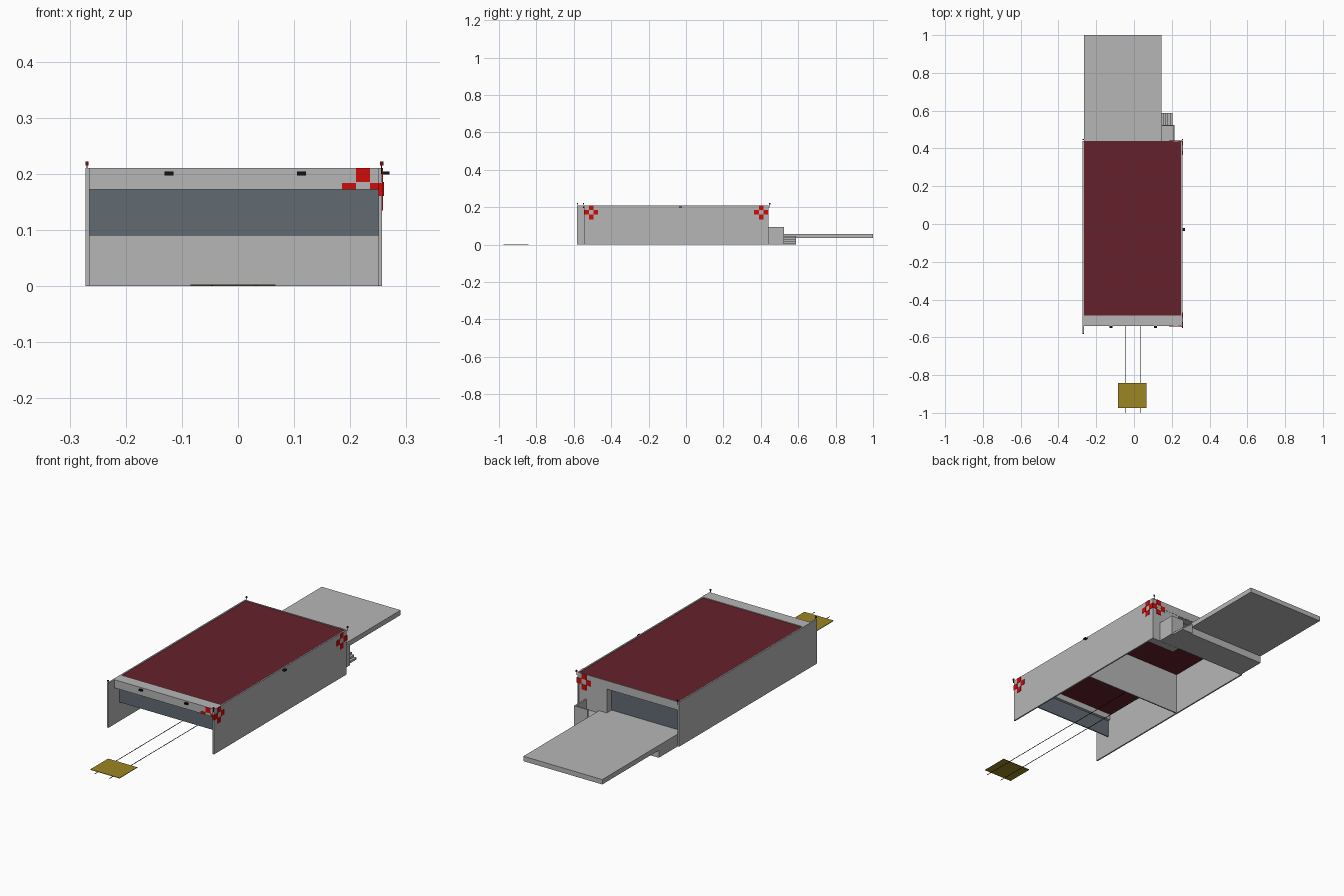
import bpy, bmesh, math
from mathutils import Matrix, Vector

if "Cube" in bpy.data.objects:
    bpy.data.objects.remove(bpy.data.objects["Cube"])


def mat(name, r, g, b):
    m = bpy.data.materials.new(name)
    m.diffuse_color = (r, g, b, 1)
    m.use_nodes = True
    m.node_tree.nodes["Principled BSDF"].inputs["Base Color"].default_value = m.diffuse_color
    return m


GREY = mat("concrete_grey", 0.47, 0.47, 0.47)
MAROON = mat("maroon_deck", 0.13, 0.015, 0.025)
GLASS = mat("slate_glass", 0.12, 0.145, 0.17)
RED = mat("signal_red", 0.65, 0.003, 0.003)
DARKRED = mat("lamp_dark_red", 0.2, 0.003, 0.01)
OLIVE = mat("olive_pad", 0.33, 0.24, 0.017)
BLACK = mat("black", 0.006, 0.006, 0.006)


def boxes(name, material, *extents):
    """One object made of boxes, each (x0, x1, y0, y1, z0, z1)."""
    bm = bmesh.new()
    for x0, x1, y0, y1, z0, z1 in extents:
        c = Vector(((x0 + x1) / 2, (y0 + y1) / 2, (z0 + z1) / 2))
        size = Matrix.Diagonal((x1 - x0, y1 - y0, z1 - z0, 1))
        bmesh.ops.create_cube(bm, size=1, matrix=Matrix.Translation(c) @ size)
    me = bpy.data.meshes.new(name)
    bm.to_mesh(me)
    bm.free()
    me.materials.append(material)
    ob = bpy.data.objects.new(name, me)
    bpy.context.collection.objects.link(ob)
    return ob


L, R = -0.265, 0.25          # inner faces of the side walls
BACK, TOP = 0.44, 0.21

# Hull: side walls, cross wall, front beam and back wall with a wide opening
boxes("left_wall", GREY, (L - 0.007, L, -0.583, BACK, 0, TOP))
boxes("right_wall", GREY, (R, R + 0.007, -0.545, BACK, 0, TOP))
boxes("cross_wall", GREY, (L, R, -0.02, -0.014, 0, 0.2))
boxes("front_beam", GREY, (L, R, -0.54, -0.485, 0.172, TOP))
boxes("back_wall", GREY, (0.104, R, 0.40, BACK - 0.001, 0, 0.2))
boxes("back_header", GREY, (L, 0.104, 0.40, BACK - 0.001, 0.17, 0.2))
boxes("back_rim", GREY, (L, R, BACK - 0.004, BACK, 0.172, TOP))

# Roof deck and the two window bands
boxes("roof_deck", MAROON, (L, R, -0.485, BACK - 0.004, 0.2, 0.207))
boxes("front_window", GLASS, (L, R, -0.503, -0.498, 0.09, 0.172))
boxes("back_window", GLASS, (L, 0.104, 0.400, 0.404, 0.058, 0.17))

# Rear terrace on its footing
boxes("terrace", GREY, (L, 0.145, 0.40, 1.0, 0.035, 0.058))
boxes("terrace_footing", GREY, (L, 0.145, BACK, 0.58, 0, 0.035))

# Landing with a parapet, and steps going down to the right
boxes("landing", GREY,
      (0.145, 0.215, BACK, 0.525, 0, 0.047),
      (0.208, 0.215, BACK, 0.525, 0.047, 0.095),
      (0.145, 0.208, 0.518, 0.525, 0.047, 0.095))
N = 5
boxes("steps", GREY, *[
    (0.145 + 0.012 * i, 0.157 + 0.012 * i, 0.525, 0.587, 0, 0.047 * (N - i) / N)
    for i in range(N)])

# Red crosses: four square plates around an empty centre
B, T = 0.0125, 0.0015       # half block, plate thickness
ARMS = [(0, 1), (0, -1), (1, 0), (-1, 0)]
ZC = 0.1725
for label, yc in (("front", -0.507), ("back", 0.402)):
    boxes("side_cross_" + label, RED, *[
        (R + 0.007, R + 0.007 + T,
         yc + 2 * B * a - B, yc + 2 * B * a + B,
         ZC + 2 * B * b - B, ZC + 2 * B * b + B) for a, b in ARMS])
boxes("back_cross", RED, *[
    (0.2225 + 2 * B * a - B, 0.2225 + 2 * B * a + B, BACK, BACK + T,
     ZC + 2 * B * b - B, ZC + 2 * B * b + B) for a, b in ARMS])
# the front cross is cut off by the lower edge of the beam
boxes("front_cross", RED,
      (0.21, 0.235, -0.54 - T, -0.54, 0.185, TOP),
      (0.185, 0.21, -0.54 - T, -0.54, 0.172, 0.184),
      (0.235, R, -0.54 - T, -0.54, 0.172, 0.184),
      (R, R + 0.0085, -0.545 - T, -0.545, 0.16, 0.184))

# Corner lamps on thin posts
for i, (x, y) in enumerate([(-0.269, -0.58), (0.256, -0.548),
                            (-0.269, 0.448), (0.256, 0.448)]):
    boxes(f"lamp_post_{i}", BLACK, (x - 0.001, x + 0.001, y - 0.001, y + 0.001, 0.2, 0.216))
    boxes(f"corner_lamp_{i}", DARKRED, (x - 0.003, x + 0.003, y - 0.003, y + 0.003, 0.215, 0.222))

# Black floodlights: two on the front, one on the right side
for label, x in (("left", -0.123), ("right", 0.113)):
    boxes("front_light_" + label, BLACK, (x - 0.008, x + 0.008, -0.55, -0.54, 0.197, 0.204))
boxes("side_light", BLACK, (R + 0.007, 0.27, -0.038, -0.022, 0.199, 0.204))

# Landing pad and its two ground rails
boxes("pad", OLIVE, (-0.085, 0.067, -0.975, -0.843, 0.0005, 0.003))
boxes("pad_rails", BLACK, *[
    (x - 0.0012, x + 0.0012, -1.0, -0.02, 0, 0.0015) for x in (-0.046, 0.032)])
